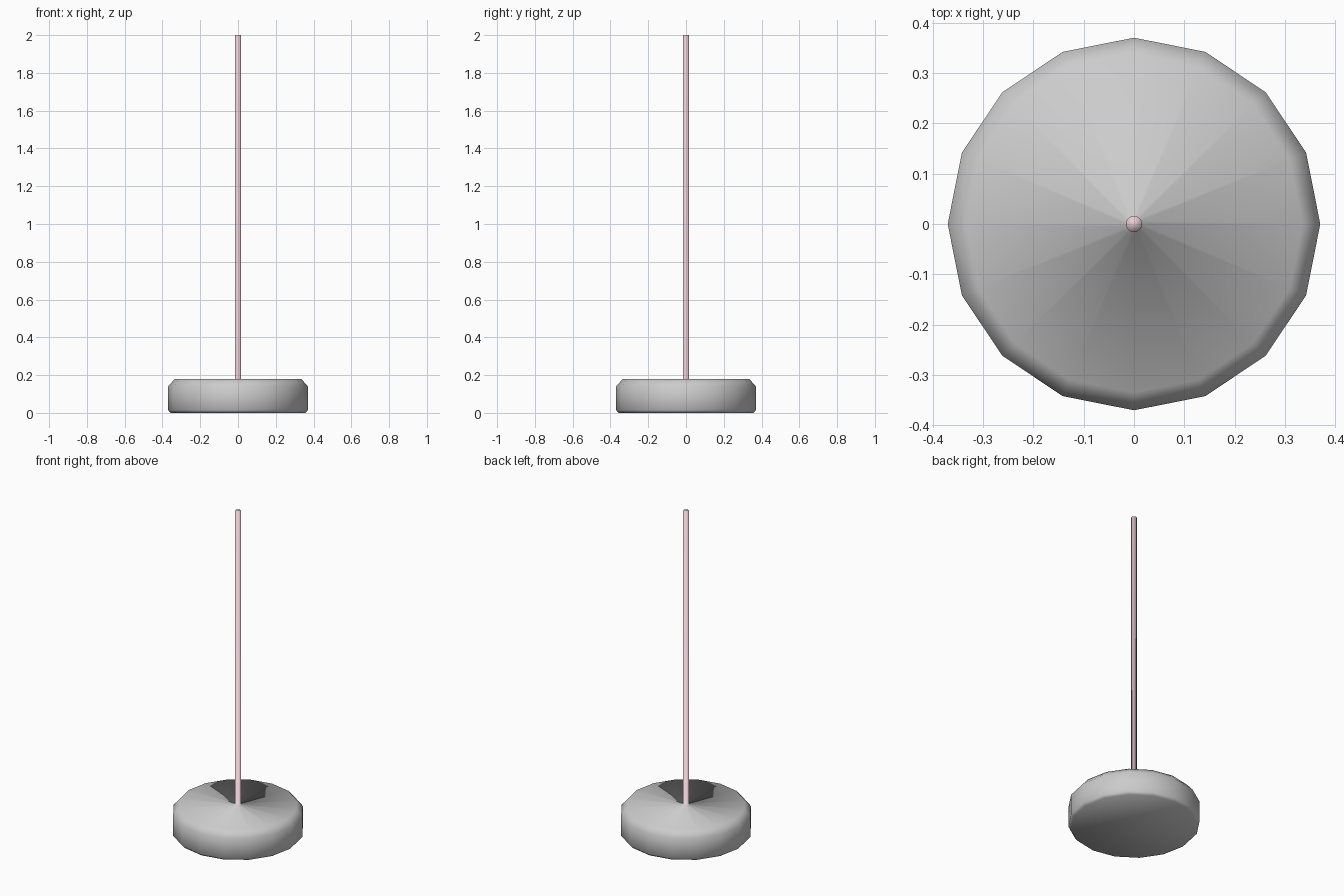
import bpy, bmesh, math

if "Cube" in bpy.data.objects:
    bpy.data.objects.remove(bpy.data.objects["Cube"])

SIDES = 16
# (radius, height) profile: weighted base, then the pole rising from it
PROFILE = [(0.357, 0.0), (0.37, 0.015), (0.37, 0.14), (0.335, 0.18),
           (0.016, 0.18), (0.016, 2.0)]
POLE_START = 4  # profile index where the pole begins


def material(name, color):
    mat = bpy.data.materials.new(name)
    mat.diffuse_color = color
    mat.use_nodes = True
    mat.node_tree.nodes["Principled BSDF"].inputs["Base Color"].default_value = mat.diffuse_color
    return mat


bm = bmesh.new()
rings = []
for r, z in PROFILE:
    rings.append([bm.verts.new((r * math.cos(2 * math.pi * i / SIDES),
                                r * math.sin(2 * math.pi * i / SIDES), z))
                  for i in range(SIDES)])

# Base and pole walls, sharing one smooth-shaded skin
for k in range(len(rings) - 1):
    for i in range(SIDES):
        j = (i + 1) % SIDES
        f = bm.faces.new((rings[k][i], rings[k][j],
                          rings[k + 1][j], rings[k + 1][i]))
        f.material_index = 1 if k >= POLE_START else 0

# Underside and pole tip
bm.faces.new(rings[0][::-1])
tip = bm.faces.new(rings[-1])
tip.material_index = 1

for f in bm.faces:
    f.smooth = True

mesh = bpy.data.meshes.new("weighted_base_and_pole")
bm.to_mesh(mesh)
bm.free()
mesh.materials.append(material("base_grey", (0.8, 0.8, 0.8, 1)))
mesh.materials.append(material("pole_pink", (0.8, 0.6, 0.64, 1)))
stand = bpy.data.objects.new("weighted_base_and_pole", mesh)
bpy.context.collection.objects.link(stand)
